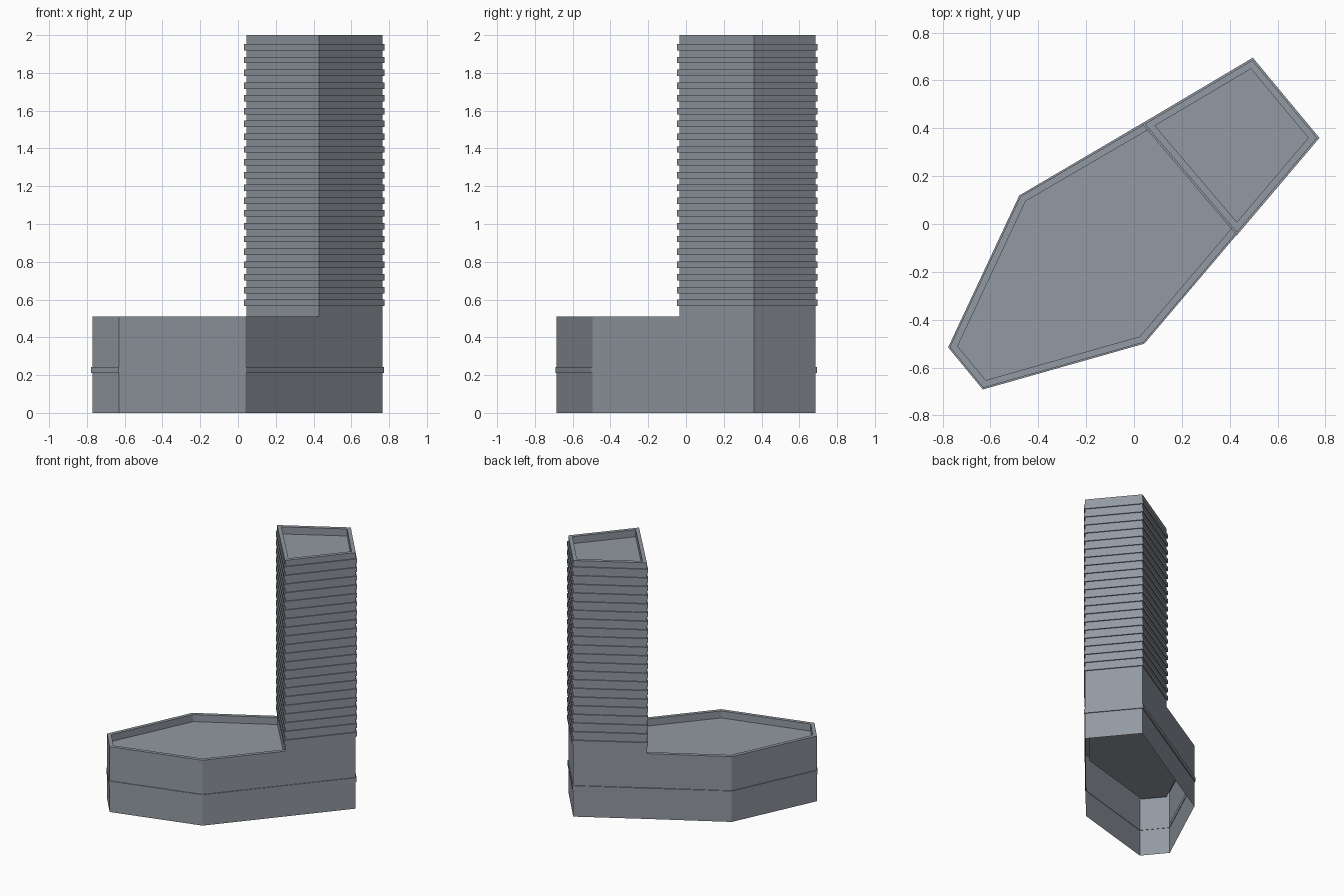
import bpy
import bmesh
from mathutils import Vector

cube = bpy.data.objects.get("Cube")
if cube:
    bpy.data.objects.remove(cube, do_unlink=True)

# One concrete colour for the whole building
concrete = bpy.data.materials.new("grey concrete")
concrete.use_nodes = True
COLOUR = (0.29, 0.32, 0.36, 1)
concrete.diffuse_color = COLOUR
concrete.node_tree.nodes["Principled BSDF"].inputs["Base Color"].default_value = COLOUR

# Plan corners, counter-clockwise
south, bend, west, corner = [Vector(p) for p in
                             ((-.63, -.685), (.04, -.495), (-.475, .115), (-.77, -.515))]
tower_s, tower_e, tower_n, tower_w = [Vector(p) for p in
                                      ((.43, -.035), (.765, .36), (.495, .685), (.045, .418))]
podium_plan = [south, bend, tower_s, tower_w, west, corner]
tower_plan = [tower_s, tower_e, tower_n, tower_w]
outline = [south, bend, tower_e, tower_n, west, corner]

PODIUM_TOP, TOWER_TOP = 0.51, 2.0
PARAPET, RIM = 0.055, 0.028
ROOF = PODIUM_TOP - PARAPET


def offset(plan, amounts):
    """Move each edge outward by its amount and return the mitred corners."""
    normals = []
    for i, p in enumerate(plan):
        d = (plan[(i + 1) % len(plan)] - p).normalized()
        normals.append(Vector((d.y, -d.x)))
    result = []
    for i, p in enumerate(plan):
        m, n = normals[i - 1], normals[i]
        a, b = amounts[i - 1], amounts[i]
        det = m.x * n.y - m.y * n.x
        result.append(p + Vector((a * n.y - b * m.y, b * m.x - a * n.x)) / det)
    return result


def face(bm, *points):
    bm.faces.new([bm.verts.new(p) for p in points])


def strip(bm, lower, z0, upper, z1, skip=()):
    """Quads joining two matching loops of corners."""
    count = len(lower)
    for i in range(count):
        if i not in skip:
            j = (i + 1) % count
            face(bm, (*lower[i], z0), (*lower[j], z0), (*upper[j], z1), (*upper[i], z1))


def finish(bm, name):
    bmesh.ops.remove_doubles(bm, verts=bm.verts[:], dist=1e-5)
    mesh = bpy.data.meshes.new(name)
    bm.to_mesh(mesh)
    bm.free()
    mesh.materials.append(concrete)
    bpy.context.collection.objects.link(bpy.data.objects.new(name, mesh))


def parapet_roof(bm, plan, top, skip=()):
    """Flat rim, inner parapet wall and sunken roof."""
    inner = offset(plan, [0 if i in skip else -RIM for i in range(len(plan))])
    strip(bm, plan, top, inner, top, skip)
    strip(bm, inner, top, inner, top - PARAPET, skip)
    face(bm, *[(*p, top - PARAPET) for p in inner])


def band(name, plan, heights, thickness, out):
    """Ledge rings that stand slightly proud of the walls."""
    bm = bmesh.new()
    outer = offset(plan, [out] * len(plan))
    inner = offset(plan, [-0.003] * len(plan))
    for z in heights:
        lo, hi = z - thickness / 2, z + thickness / 2
        strip(bm, outer, lo, outer, hi)
        strip(bm, outer, hi, inner, hi)
        strip(bm, inner, hi, inner, lo)
        strip(bm, inner, lo, outer, lo)
    finish(bm, name)


# Podium: open-bottomed shell, without a rim where it meets the tower
bm = bmesh.new()
shared = (2,)
strip(bm, podium_plan, 0, podium_plan, PODIUM_TOP, shared)
parapet_roof(bm, podium_plan, PODIUM_TOP, shared)
finish(bm, "podium")

# Tower: outer walls reach the ground, the inner wall rises from the podium roof
bm = bmesh.new()
strip(bm, tower_plan, 0, tower_plan, ROOF, (3,))
strip(bm, tower_plan, ROOF, tower_plan, TOWER_TOP)
parapet_roof(bm, tower_plan, TOWER_TOP)
finish(bm, "tower")

# Ledges
band("podium_ledge", outline, [0.227], 0.034, 0.006)
band("tower_ledges", tower_plan, [0.582 + 0.0677 * i for i in range(21)], 0.034, 0.008)
